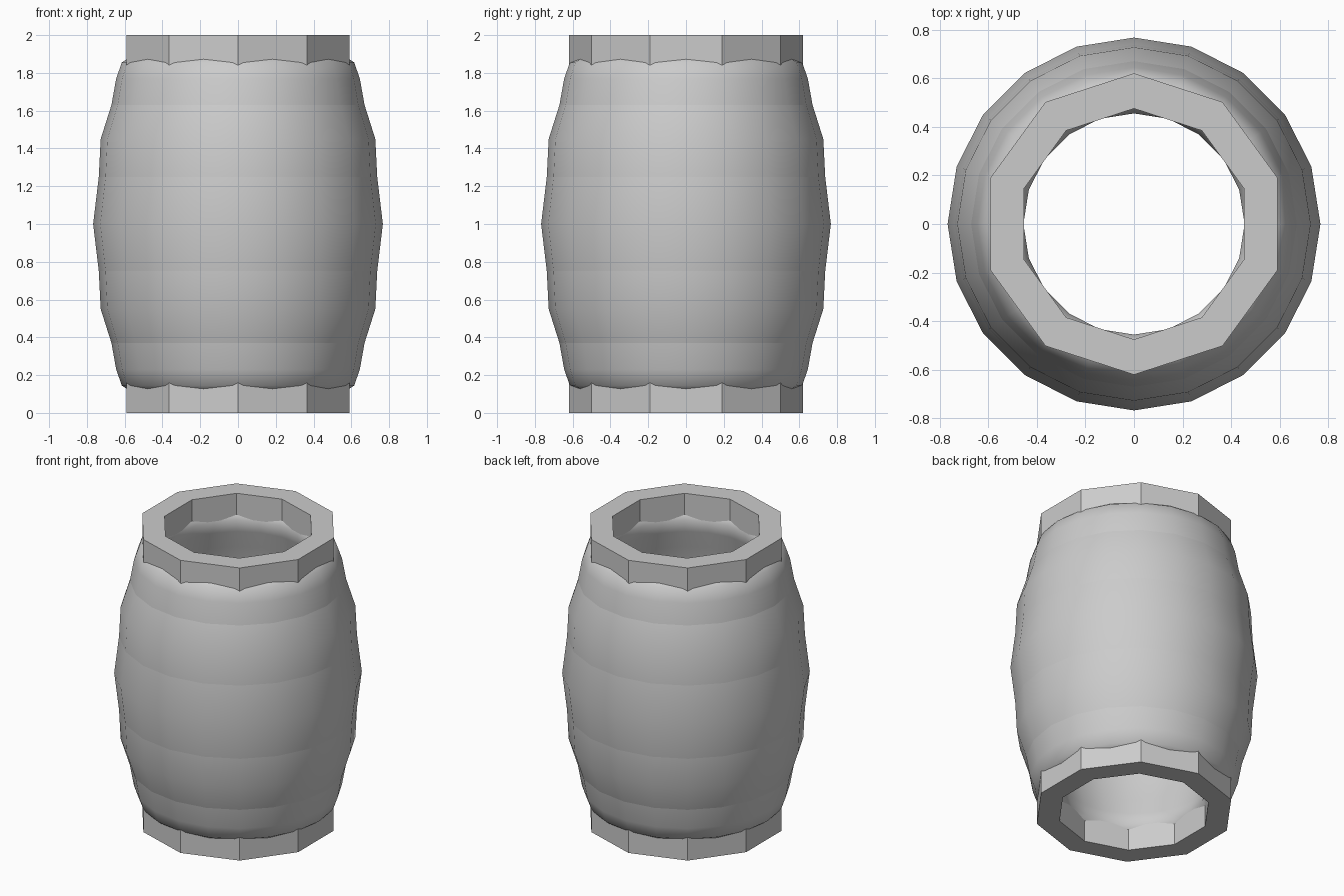
import bpy, bmesh
from math import pi, sin, cos

if "Cube" in bpy.data.objects:
    bpy.data.objects.remove(bpy.data.objects["Cube"])


def lathe(name, profile, sides, start, sharp_rows=(), smooth=False):
    """Spin a closed (radius, z) profile around z."""
    bm = bmesh.new()
    n = len(profile)
    cols = []
    for i in range(sides):
        a = start + 2 * pi * i / sides
        cols.append([bm.verts.new((r * cos(a), r * sin(a), z)) for r, z in profile])
    for i in range(sides):
        c, d = cols[i], cols[(i + 1) % sides]
        for j in range(n):
            k = (j + 1) % n
            f = bm.faces.new((c[j], d[j], d[k], c[k]))
            f.smooth = smooth
        for j in sharp_rows:
            bm.edges.get((c[j], d[j])).smooth = False
    bmesh.ops.recalc_face_normals(bm, faces=bm.faces)
    mesh = bpy.data.meshes.new(name)
    bm.to_mesh(mesh)
    bm.free()
    obj = bpy.data.objects.new(name, mesh)
    bpy.context.collection.objects.link(obj)
    return obj


# Bulged hollow body: upper outer wall, rounded rim, inner wall
upper = [(0.737, 1.25), (0.727, 1.45), (0.67, 1.63), (0.645, 1.77),
         (0.615, 1.855), (0.55, 1.90), (0.50, 1.89), (0.455, 1.825),
         (0.475, 1.74), (0.51, 1.62), (0.56, 1.42), (0.58, 1.24)]
lower = [(r, 2 - z) for r, z in reversed(upper)]
profile = [(0.767, 1.0)] + upper + [(0.59, 1.0)] + lower

# Creases where the bulging bands meet
creases = [i for i, (r, z) in enumerate(profile)
           if (r, round(min(z, 2 - z), 2)) in ((0.737, 0.75), (0.67, 0.37))]
lathe("barrel_body", profile, 20, 0, creases, smooth=True)

# Ten-sided end rings
for name, z0, z1 in (("top_ring", 1.83, 2.0), ("bottom_ring", 0.0, 0.17)):
    lathe(name, [(0.62, z0), (0.62, z1), (0.475, z1), (0.475, z0)], 10, pi / 2)
